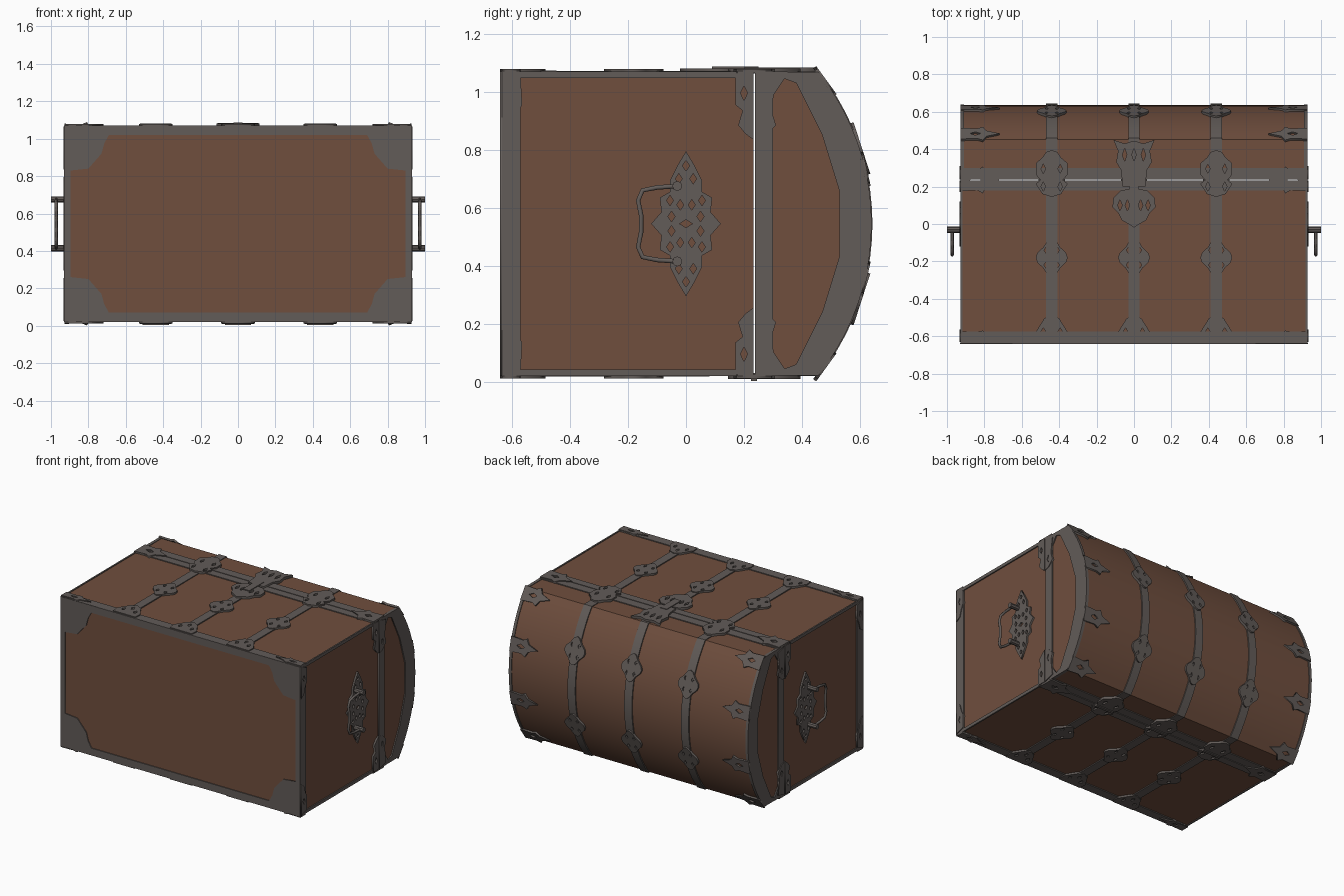
import bpy, bmesh, math
from math import sin, cos, pi, radians
from mathutils import Matrix, Vector

if "Cube" in bpy.data.objects:
    bpy.data.objects.remove(bpy.data.objects["Cube"])


def material(name, rgb):
    m = bpy.data.materials.new(name)
    m.use_nodes = True
    m.diffuse_color = (*rgb, 1)
    bsdf = m.node_tree.nodes["Principled BSDF"]
    bsdf.inputs["Base Color"].default_value = (*rgb, 1)
    bsdf.inputs["Roughness"].default_value = 0.7
    return m


WOOD = material("brown wood", (0.16, 0.077, 0.048))
METAL = material("grey iron", (0.122, 0.106, 0.098))

# Main dimensions
MID, HALF, END = 0.545, 0.52, 0.92
BACK, SEAM, SPRING = -0.635, 0.235, 0.455
RADIUS, AXIS_Y = 0.832, -0.197
ARC = math.asin(HALF / RADIUS)
X, Y, Z = Vector((1, 0, 0)), Vector((0, 1, 0)), Vector((0, 0, 1))


def finish(name, mesh, mat, smooth=False):
    mesh.materials.clear()
    mesh.materials.append(mat)
    if smooth:
        mesh.shade_smooth()
        mesh.set_sharp_from_angle(angle=radians(35))
    ob = bpy.data.objects.new(name, mesh)
    bpy.context.collection.objects.link(ob)
    return ob


def from_bmesh(name, bm, mat, smooth=False):
    bmesh.ops.recalc_face_normals(bm, faces=bm.faces)
    mesh = bpy.data.meshes.new(name)
    bm.to_mesh(mesh)
    bm.free()
    return finish(name, mesh, mat, smooth)


def box(name, x, y, z, mat=METAL):
    bm = bmesh.new()
    size = Matrix.Diagonal((x[1] - x[0], y[1] - y[0], z[1] - z[0], 1))
    centre = Matrix.Translation((sum(x) / 2, sum(y) / 2, sum(z) / 2))
    bmesh.ops.create_cube(bm, size=1, matrix=centre @ size)
    return from_bmesh(name, bm, mat)


def arc(grow=0, steps=20):
    """Dome outline as (y, z), from upper edge to lower edge."""
    pts = []
    for i in range(steps + 1):
        a = ARC * (1 - 2 * i / steps)
        pts.append((AXIS_Y + (RADIUS + grow) * cos(a), MID + (RADIUS + grow) * sin(a)))
    return pts


def strap(name, x0, x1, start, grow):
    """Flat strip following the outside from y = start over the dome."""
    rows = []
    for g in (-0.002, grow):
        rows.append([(start, MID + HALF + g)] + arc(g) + [(start, MID - HALF - g)])
    bm = bmesh.new()
    loop = rows[0] + rows[1][::-1]
    sides = [[bm.verts.new((x, *p)) for p in loop] for x in (x0, x1)]
    n, half = len(loop), len(rows[0])
    for i in range(n):
        j = (i + 1) % n
        bm.faces.new((sides[0][i], sides[0][j], sides[1][j], sides[1][i]))
    for s in sides:
        for i in range(half - 1):
            bm.faces.new((s[i], s[i + 1], s[n - 2 - i], s[n - 1 - i]))
    return from_bmesh(name, bm, METAL, True)


def plate(name, loops, origin, u, v, n, thick=0.013):
    """Cut plate: first loop is the outline, the others are holes."""
    cu = bpy.data.curves.new(name, "CURVE")
    cu.dimensions, cu.fill_mode, cu.extrude = "2D", "BOTH", thick / 2
    for loop in loops:
        sp = cu.splines.new("POLY")
        sp.points.add(len(loop) - 1)
        for p, (a, b) in zip(sp.points, loop):
            p.co = (a, b, 0, 1)
        sp.use_cyclic_u = True
    tmp = bpy.data.objects.new(name, cu)
    bpy.context.collection.objects.link(tmp)
    dg = bpy.context.evaluated_depsgraph_get()
    mesh = bpy.data.meshes.new_from_object(tmp.evaluated_get(dg))
    bpy.data.objects.remove(tmp)
    rot = Matrix((u, v, n)).transposed()
    mesh.transform(Matrix.Translation(Vector(origin) + n * thick / 2) @ rot.to_4x4())
    if rot.determinant() < 0:
        mesh.flip_normals()
    return finish(name, mesh, METAL)


def mirror_u(half):
    return half + [(-a, b) for a, b in reversed(half) if abs(a) > 1e-5]


def diamond(a, b, w, h):
    return [(a + w, b), (a, b + h), (a - w, b), (a, b - h)]


def rosette(r, stretch=1.2):
    """Lobed medallion with pierced diamonds."""
    rim = []
    for i in range(24):
        t = 2 * pi * i / 24
        k = r * (0.88 + 0.12 * cos(4 * t))
        rim.append((k * cos(t), k * stretch * sin(t)))
    holes = [diamond(r * 0.5 * cos(t), r * 0.55 * stretch * sin(t), r * 0.13, r * 0.2)
             for t in (pi / 4, 3 * pi / 4, 5 * pi / 4, 7 * pi / 4)]
    return [rim] + holes


# Wooden body and domed lid
box("chest_body", (-END, END), (BACK, SEAM - 0.003), (MID - HALF, MID + HALF), WOOD)
bm = bmesh.new()
outline = [(SEAM + 0.003, MID + HALF)] + arc() + [(SEAM + 0.003, MID - HALF)]
ends = [[bm.verts.new((x, *p)) for p in outline] for x in (-END, END)]
for i in range(len(outline)):
    j = (i + 1) % len(outline)
    bm.faces.new((ends[0][i], ends[0][j], ends[1][j], ends[1][i]))
for e in ends:
    bm.faces.new(e)
from_bmesh("domed_lid", bm, WOOD, True)

# Straps running across both broad faces and the dome
for x, side in ((-0.44, "right"), (0, "middle"), (0.44, "left")):
    strap(side + "_strap", x - 0.03, x + 0.03, BACK, 0.008)
for s, side in ((-1, "right"), (1, "left")):
    strap(side + "_lid_edge", *sorted((s * 0.908, s * 0.928)), SEAM + 0.003, 0.005)

# Base frame with stepped corners
corner = [(0.89, 0.285), (0.80, 0.29), (0.775, 0.33), (0.72, 0.385), (0.69, 0.47)]
corner = [corner[0]] + [(a, b) for a, b in corner[1:]]
quarter = [(a, HALF - (b - 0.285) * 1.0 - 0.045) for a, b in corner]
quarter = [(0.895, 0.285), (0.80, 0.295), (0.73, 0.375), (0.715, 0.43), (0.69, 0.475)]
right = [(a, -b) for a, b in reversed(quarter)] + quarter
hole = right + [(-a, -b) for a, b in right]
frame = [(0.93, 0.525), (-0.93, 0.525), (-0.93, -0.525), (0.93, -0.525)]
plate("base_frame", [frame, hole], (0, BACK, MID), X, Z, -Y, 0.006)

# Reusable plate outlines
fan = mirror_u([(0, 0), (0.085, 0), (0.09, 0.05), (0.065, 0.09), (0.04, 0.13), (0, 0.15)])
fan_holes = [diamond(a, b, 0.012, 0.02) for a, b in ((0, 0.1), (-0.045, 0.06), (0.045, 0.06))]
tongue = [(0, -0.05), (0.09, -0.045), (0.12, -0.06), (0.14, -0.025), (0.21, 0),
          (0.14, 0.025), (0.12, 0.06), (0.09, 0.045), (0, 0.05)]
tongue_hole = diamond(0.08, 0, 0.03, 0.015)
joint = mirror_u([(0, -0.09), (0.05, -0.075), (0.085, -0.02), (0.06, 0), (0.085, 0.03),
                  (0.085, 0.09), (0.05, 0.12), (0.03, 0.15), (0, 0.16)])
joint_holes = [diamond(a, b, 0.012, 0.025) for a in (-0.045, 0.045) for b in (-0.035, 0.06)]

# Fittings on both broad faces
for s, side in ((1, "upper"), (-1, "lower")):
    z, n = MID + s * HALF, Z * s
    lo, hi = sorted((z - s * 0.002, z + s * 0.006))
    for part, y0, y1 in (("base", -0.64, -0.575), ("body_rim", 0.178, 0.232), ("lid_rim", 0.238, 0.30)):
        box(f"{side}_{part}_band", (-0.928, 0.928), (y0, y1), (lo, hi))
    for x in (-0.44, 0, 0.44):
        plate(side + "_base_fan", [fan] + fan_holes, (x, -0.635, z), X, Y, n)
        plate(side + "_medallion", rosette(0.085), (x, -0.18, z), X, Y, n)
        if x or s < 0:
            plate(side + "_joint", [joint] + joint_holes, (x, SEAM, z), X, Y, n, 0.016)
    for sx in (-1, 1):
        for y, w in ((-0.605, 0.6), (SEAM, 1.2)):
            plate(side + "_corner_tongue", [tongue, tongue_hole], (sx * 0.928, y, z), X * -sx, Y * w, n)

# Lock plate, hasp and hinge pins
lock = mirror_u([(0, -0.02), (0.03, 0), (0.065, 0.02), (0.085, 0.06), (0.115, 0.09),
                 (0.11, 0.14), (0.07, 0.18), (0, 0.19)])
lock_holes = [diamond(a, 0.1, 0.012, 0.03) for a in (-0.075, -0.035, 0.035, 0.075)]
hasp = mirror_u([(0, 0.2), (0.06, 0.2), (0.07, 0.29), (0.095, 0.33), (0.085, 0.39),
                 (0.11, 0.45), (0.05, 0.43), (0, 0.445)])
hasp_holes = [diamond(a, 0.37, 0.012, 0.035) for a in (-0.05, 0, 0.05)]
top = MID + HALF
plate("lock_plate", [lock] + lock_holes, (0, 0, top), X, Y, Z, 0.016)
plate("hasp", [hasp] + hasp_holes, (0, 0, top), X, Y, Z, 0.018)
box("hasp_tongue", (-0.025, 0.025), (0.09, 0.25), (top, top + 0.022))
for x in (-0.44, 0, 0.44):
    box("hinge_pin", (x - 0.07, x + 0.07), (SEAM - 0.01, SEAM + 0.01), (0.003, 0.03))

# Medallions and edge tongues on the dome
for deg in (-18, 18):
    a = radians(deg)
    n, v = Vector((0, cos(a), sin(a))), Vector((0, -sin(a), cos(a)))
    for x in (-0.44, 0, 0.44):
        plate("dome_medallion", rosette(0.078), Vector((x, AXIS_Y, MID)) + n * (RADIUS - 0.003), X, v, n, 0.016)
for deg in (-36, -13, 13, 36):
    a = radians(deg)
    n, v = Vector((0, cos(a), sin(a))), Vector((0, -sin(a), cos(a)))
    for sx in (-1, 1):
        plate("dome_tongue", [tongue, tongue_hole],
              Vector((sx * 0.928, AXIS_Y, MID)) + n * (RADIUS - 0.003), X * -sx, v, n, 0.013)

# End faces: frames, corner plates, pierced handle plates and handles
opening = [(0.30, 0.44), (0.34, 0.5), (0.38, 0.485), (0.42, 0.405), (0.47, 0.305), (0.53, 0.11)]
opening = opening + [(a, -b) for a, b in reversed(opening)]
lid_end = [(a, b - MID) for a, b in [(SEAM + 0.003, top + 0.005)] + arc(0.005)
           + [(SEAM + 0.003, MID - HALF - 0.005)]]
rim_corner = [(0.232, 0.52), (0.17, 0.52), (0.17, 0.41), (0.195, 0.39), (0.18, 0.34),
              (0.205, 0.31), (0.232, 0.29)]
lid_corner = [(0.238, 0.29), (0.27, 0.30), (0.31, 0.34), (0.295, 0.39), (0.31, 0.5), (0.238, 0.52)]
base_corner = [(-0.63, 0.52), (-0.57, 0.50), (-0.565, 0.41), (-0.585, 0.37), (-0.60, 0.32), (-0.63, 0.30)]
right = [(0, -0.25), (0.03, -0.2), (0.055, -0.15), (0.055, -0.11), (0.09, -0.09), (0.085, -0.04), (0.12, 0)]
right = right + [(a, -b) for a, b in reversed(right[:-1])]
handle_plate = right + [(-a, b) for a, b in reversed(right[1:-1])]
piercings = [diamond(0, 0, 0.022, 0.014)]
for a, b in ((0, 0.2), (0.025, 0.155), (0.055, 0.08), (0.02, 0.065), (0.05, 0.025)):
    for p in {(a, b), (-a, b), (a, -b), (-a, -b)}:
        piercings.append(diamond(*p, 0.012, 0.018))

for s, side in ((1, "left"), (-1, "right")):
    o, n = (s * END, 0, MID), X * s
    plate(side + "_lid_end_frame", [lid_end, opening], o, Y, Z, n, 0.008)
    plate(side + "_handle_plate", [handle_plate] + piercings, o, Y, Z, n, 0.012)
    lo, hi = sorted((s * (END - 0.002), s * (END + 0.008)))
    box(side + "_base_band", (lo, hi), (-0.64, -0.57), (0.02, 1.07))
    for sz in (-1, 1):
        plate(side + "_rim_corner", [rim_corner, diamond(0.2, 0.45, 0.012, 0.025)], o, Y, Z * sz, n)
        plate(side + "_lid_corner", [lid_corner, diamond(0.27, 0.36, 0.012, 0.025)], o, Y, Z * sz, n)
        plate(side + "_base_corner", [base_corner, diamond(-0.60, 0.43, 0.012, 0.025)], o, Y, Z * sz, n)
        box(side + "_edge_strip", (lo, hi), (-0.58, 0.18),
            sorted((MID + sz * 0.503, MID + sz * 0.525)))
        # Handle post
        bm = bmesh.new()
        place = Matrix.Translation((s * 0.958, -0.03, MID + sz * 0.13)) @ Matrix.Rotation(pi / 2, 4, "Y")
        bmesh.ops.create_cone(bm, cap_ends=True, segments=8, radius1=0.017, radius2=0.017,
                              depth=0.084, matrix=place)
        from_bmesh(side + "_handle_post", bm, METAL, True)
    # Swinging handle
    cu = bpy.data.curves.new(side + "_handle", "CURVE")
    cu.dimensions, cu.bevel_depth, cu.bevel_resolution, cu.use_fill_caps = "3D", 0.009, 1, True
    half = [(-0.03, 0.13), (-0.10, 0.125), (-0.15, 0.115), (-0.165, 0.08), (-0.155, 0.03)]
    path = half + [(a, -b) for a, b in reversed(half)]
    sp = cu.splines.new("POLY")
    sp.points.add(len(path) - 1)
    for p, (a, b) in zip(sp.points, path):
        p.co = (s * 0.972, a, MID + b, 1)
    cu.materials.append(METAL)
    bpy.context.collection.objects.link(bpy.data.objects.new(side + "_handle", cu))
